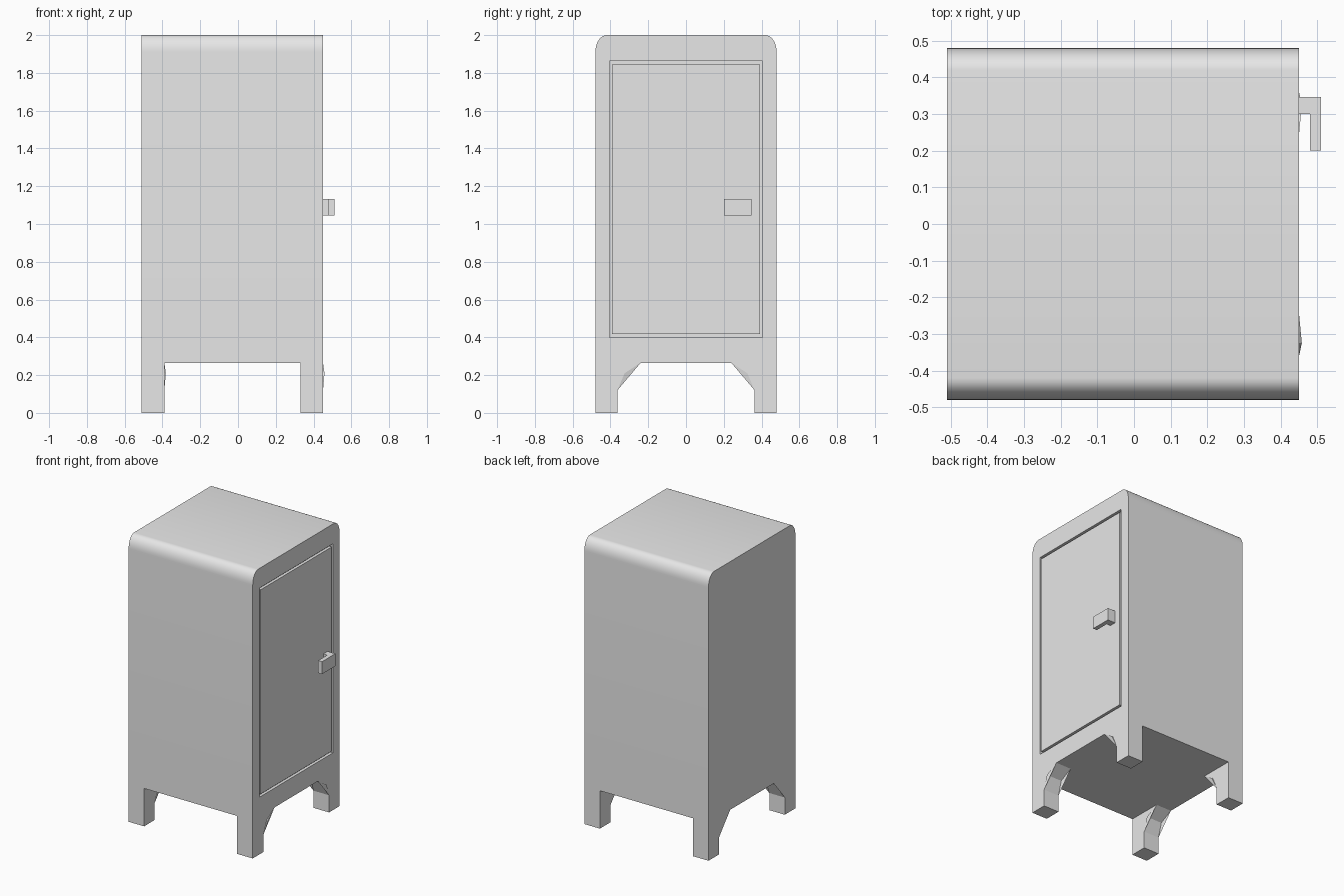
import bpy, bmesh, math

if "Cube" in bpy.data.objects:
    bpy.data.objects.remove(bpy.data.objects["Cube"])

grey = bpy.data.materials.new("light grey")
grey.diffuse_color = (0.8, 0.8, 0.8, 1)
grey.use_nodes = True
grey.node_tree.nodes["Principled BSDF"].inputs["Base Color"].default_value = grey.diffuse_color

X0, X1 = -0.51, 0.45      # cabinet back and door side
HALF, TOP, BASE = 0.48, 2.0, 0.265


def finish(name, bm):
    bmesh.ops.recalc_face_normals(bm, faces=bm.faces[:])
    mesh = bpy.data.meshes.new(name)
    bm.to_mesh(mesh)
    bm.free()
    mesh.materials.append(grey)
    ob = bpy.data.objects.new(name, mesh)
    bpy.context.collection.objects.link(ob)
    return ob


def prism(name, outline, axis_point, a, b):
    """Extrude a flat outline between a and b along one axis."""
    bm = bmesh.new()
    lo = [bm.verts.new(axis_point(p, a)) for p in outline]
    hi = [bm.verts.new(axis_point(p, b)) for p in outline]
    bm.faces.new(lo)
    bm.faces.new(hi)
    for i in range(len(lo)):
        j = (i + 1) % len(lo)
        bm.faces.new((lo[i], lo[j], hi[j], hi[i]))
    return finish(name, bm)


def along_x(p, x):
    return (x, p[0], p[1])


def along_z(p, z):
    return (p[0], p[1], z)


def rect(a, b, c, d):
    return [(a, c), (b, c), (b, d), (a, d)]


# Cabinet body with rounded upper edges
arc = [(HALF - 0.06 + 0.06 * math.cos(t), TOP - 0.09 + 0.09 * math.sin(t))
       for t in [math.pi / 2 * i / 8 for i in range(9)]]
profile = [(-HALF, BASE), (HALF, BASE)] + arc + [(-y, z) for y, z in reversed(arc)]
body = prism("cabinet_body", profile, along_x, X0, X1)

# Door recess
cutter = prism("door_recess_cutter", rect(-0.405, 0.405, 0.40, 1.862), along_x, X1 - 0.02, X1 + 0.1)
cutter.hide_render = True
cutter.hide_viewport = True
cut = body.modifiers.new("door recess", 'BOOLEAN')
cut.object = cutter
cut.solver = 'EXACT'

bpy.context.view_layer.objects.active = body
body.select_set(True)
bpy.ops.object.modifier_apply(modifier=cut.name)
bpy.ops.object.shade_smooth_by_angle(angle=math.radians(30))
body.select_set(False)

# Door panel, flush with the cabinet
prism("door", rect(-0.393, 0.393, 0.417, 1.845), along_x, X1 - 0.02, X1)

# L-shaped handle
handle = [(X1, 0.30), (0.48, 0.30), (0.48, 0.20), (0.51, 0.20), (0.51, 0.347), (X1, 0.347)]
prism("door_handle", handle, along_z, 1.045, 1.132)


# Legs with a stepped bracket and a slightly bulging bend
def leg(name, xa, xb, s):
    outline = [(HALF, 0), (0.363, 0), (0.363, 0.12), (0.325, 0.21), (0.24, BASE), (HALF, BASE)]
    bm = bmesh.new()
    sides = []
    for x in (xa, xb):
        v = [bm.verts.new((x + (0.008 if i == 3 else 0), s * y, z))
             for i, (y, z) in enumerate(outline)]
        bm.faces.new((v[0], v[1], v[2], v[4], v[5]))
        bm.faces.new((v[2], v[3], v[4]))
        sides.append(v)
    a, b = sides
    for i in (0, 1, 2, 3, 5):      # open where the leg meets the body
        j = (i + 1) % 6
        bm.faces.new((a[i], a[j], b[j], b[i]))
    finish(name, bm)


for side, s in (("front", -1), ("back", 1)):
    leg(side + "_left_leg", X0, X0 + 0.12, s)
    leg(side + "_right_leg", X1 - 0.12, X1, s)
